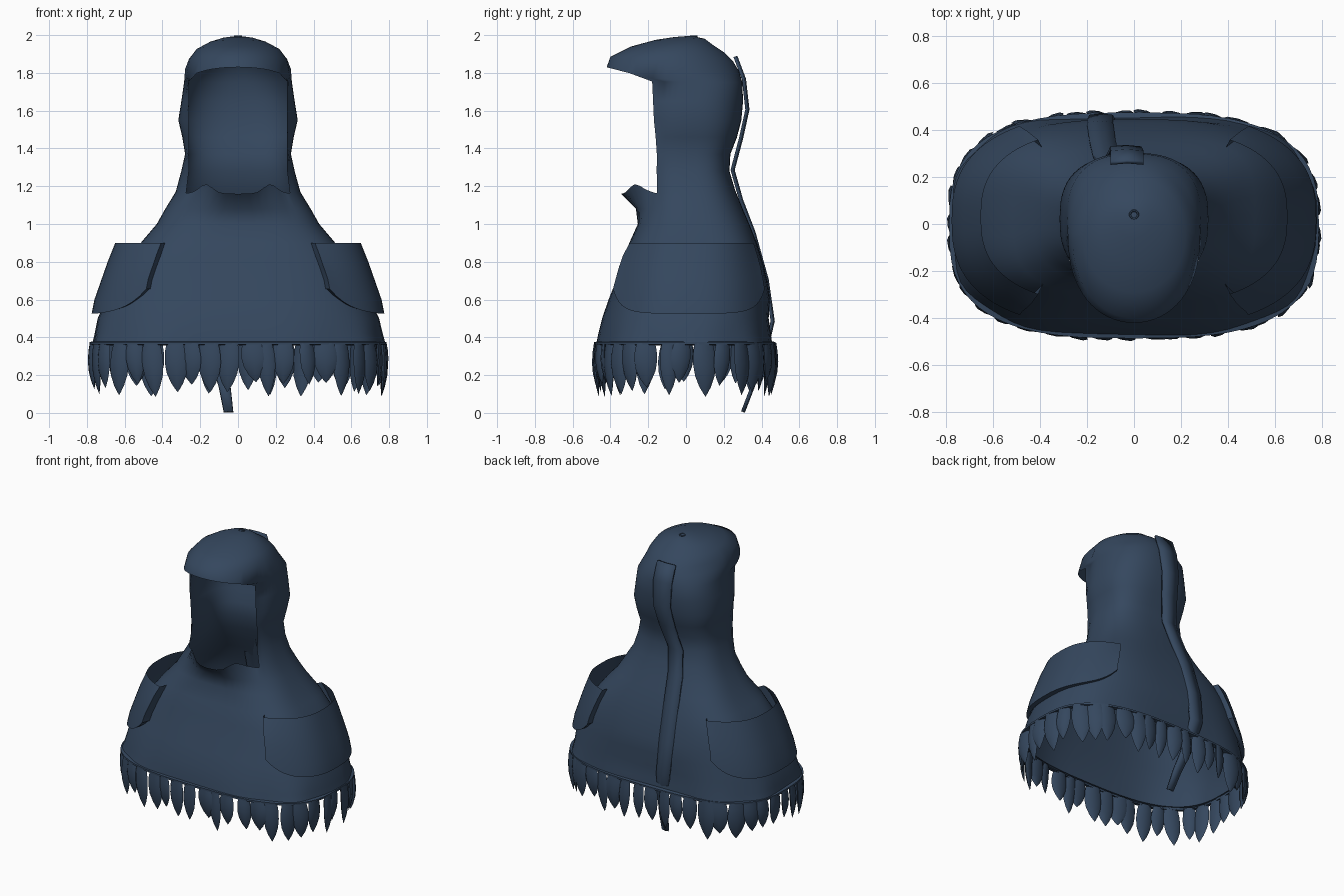
import bpy, math, random
from mathutils import Vector

if "Cube" in bpy.data.objects:
    bpy.data.objects.remove(bpy.data.objects["Cube"])

random.seed(4)
cloth = bpy.data.materials.new("dark_blue_cloth")
cloth.diffuse_color = (0.035, 0.063, 0.112, 1)
cloth.use_nodes = True
cloth.node_tree.nodes["Principled BSDF"].inputs["Base Color"].default_value = cloth.diffuse_color
N = 64


def make(name, verts, faces, angle=50, thick=0):
    me = bpy.data.meshes.new(name)
    me.from_pydata(verts, [], faces)
    me.materials.append(cloth)
    ob = bpy.data.objects.new(name, me)
    bpy.context.collection.objects.link(ob)
    bpy.ops.object.select_all(action='DESELECT')
    ob.select_set(True)
    bpy.context.view_layer.objects.active = ob
    bpy.ops.object.shade_smooth_by_angle(angle=math.radians(angle))
    if thick:
        m = ob.modifiers.new("thickness", 'SOLIDIFY')
        m.thickness, m.offset = thick, 0
    return ob


def grid_faces(rows, cols, closed=False):
    w = cols if closed else cols - 1
    return [(r * cols + c, r * cols + (c + 1) % cols,
             (r + 1) * cols + (c + 1) % cols, (r + 1) * cols + c)
            for r in range(rows - 1) for c in range(w)]


def oval(a, hw, yf, yb, n):
    """Squarish oval; angle 0 is +x, the front is -90 degrees."""
    c, s = math.cos(a), math.sin(a)
    x = hw * math.copysign(abs(c) ** (2 / n), c)
    ym, yh = (yf + yb) / 2, (yb - yf) / 2
    return x, ym + yh * math.copysign(abs(s) ** (2 / n), s)


# Cloak and hood: z front, z back, half width, y front, y back, squareness
RINGS = [
    (.365, .365, .775, -.475, .47, 2.9), (.42, .42, .762, -.465, .465, 2.8),
    (.5, .5, .745, -.445, .455, 2.8), (.6, .6, .70, -.41, .445, 2.85),
    (.7, .7, .65, -.37, .43, 3.0), (.8, .8, .595, -.335, .405, 3.2),
    (.9, .9, .515, -.30, .375, 3.3), (1., 1., .43, -.255, .335, 3.0),
    (1.08, 1.08, .385, -.235, .30, 2.8), (1.16, 1.18, .33, -.22, .26, 2.8),
    (1.28, 1.28, .30, -.215, .23, 2.9), (1.37, 1.37, .28, -.215, .235, 2.9),
    (1.46, 1.46, .295, -.23, .27, 2.8), (1.55, 1.55, .316, -.25, .293, 2.6),
    (1.65, 1.65, .30, -.26, .302, 2.5), (1.755, 1.75, .285, -.265, .298, 2.5),
    (1.83, 1.81, .28, -.42, .28, 2.1), (1.885, 1.86, .26, -.40, .25, 2.05),
    (1.94, 1.91, .22, -.29, .20, 2.0), (1.975, 1.95, .15, -.16, .14, 2.0),
    (1.99, 1.98, .08, -.06, .10, 2.0)]
LIP, BRIM = 9, 16


def cloak_section(z):
    """Section of the lower cloak at height z."""
    for p, q in zip(RINGS, RINGS[1:]):
        if z <= q[0]:
            f = (z - p[0]) / (q[0] - p[0])
            return [u + (v - u) * f for u, v in zip(p[2:], q[2:])]


def nearest_on_cloak(x, y, z):
    sec = cloak_section(z)
    pts = [oval(math.radians(a / 2), *sec) for a in range(-180, 181)]
    return min(pts, key=lambda p: math.dist(p, (x, y)))


verts = []
for i, (zf, zb, hw, yf, yb, n) in enumerate(RINGS):
    for k in range(N):
        a = 2 * math.pi * k / N
        x, y = oval(a, hw, yf, yb, n)
        f = max(0, -math.sin(a))
        z = zf * (1 - math.sin(a)) / 2 + zb * (1 + math.sin(a)) / 2
        off = abs(k - N * .75)
        if LIP < i < BRIM and 9 <= off < 16:   # straight sides of the face opening
            x = math.copysign(max(abs(x), .26 + .003 * (off - 9)), x)
            if off == 9:
                x = math.copysign(min(abs(x), .268), x)
        if i == BRIM and y < -.1:              # sloping lower edge of the peak
            z = 1.77 + .06 * max(0, -y - .19) / .23
        # folded collar lip below the face, with two raised corners
        if i == LIP and f > 0:
            y -= .125 * max(0, 1 - (x / .24) ** 2)
            z += .05 * math.exp(-((abs(x) - .17) / .05) ** 2) * (f > .6)
        if i == LIP - 1:
            y -= .03 * max(0, 1 - (x / .25) ** 2) * (f > .5)
        if i < 3:  # gentle hem waviness
            d = 1 + .01 * math.sin(9 * a + 1) * (1 - i / 3)
            x, y = x * d, y * d
            y -= .02 * max(0, 1 - (x / .4) ** 2) * (math.sin(a) > 0)
        verts.append((x, y, z))
faces = []
for r, face in enumerate(grid_faces(len(RINGS), N, True)):
    row, col = divmod(r, N)
    off = abs(col + .5 - N * .75)
    if LIP <= row < BRIM and off < 9:   # face opening
        continue
    faces.append(face)
verts.append((0, .03, 1.997))
base = (len(RINGS) - 1) * N
faces += [(base + k, base + (k + 1) % N, len(verts) - 1) for k in range(N)]
make("hooded_cloak", verts, faces, 60)

# Small button on the crown
bpy.ops.mesh.primitive_torus_add(major_segments=12, minor_segments=6, major_radius=.017,
                                 minor_radius=.005, location=(0, .04, 1.993))
button = bpy.context.object
button.name = "crown_button"
button.data.materials.append(cloth)

# Side pouches: flared shells open at the top, ends and bottom meeting the cloak
COLS = 33
PROF = [(.9, .65, -.345, .405), (.8, .69, -.385, .43), (.7, .725, -.41, .45),
        (.6, .76, -.43, .465), (.525, .775, -.445, .475)]
for side, label in ((1, "right"), (-1, "left")):
    pv = []
    for j, (z, hw, yf, yb) in enumerate(PROF + PROF[-1:]):
        for k in range(COLS):
            t = max(-1, min(1, (k - COLS // 2) / (COLS // 2 - 1)))
            zz = .9 - (.9 - z) * (1 - .15 * abs(t) ** 3 - .2 * abs(t) ** 7)
            x, y = oval(math.radians(57 * t), hw, yf, yb, 2.6)
            if k in (0, COLS - 1) or j == len(PROF):
                x, y = nearest_on_cloak(x, y, zz)
                zz += .005 * (j == len(PROF))
            pv.append((side * x, y, zz))
    make(label + "_pouch", pv, grid_faces(len(PROF) + 1, COLS), 60)

# Leaf-shaped fringe around the hem
LEAF = [(0, .8), (.18, .95), (.4, 1), (.62, .86), (.82, .52), (.94, .2), (1, .02)]
hem = [oval(2 * math.pi * k / 720, .77, -.47, .46, 2.9) for k in range(721)]
dist = [0]
for p, q in zip(hem, hem[1:]):
    dist.append(dist[-1] + math.dist(p, q))
COUNT = 42
fv, ff = [], []
for n in range(COUNT):
    d = dist[-1] * (n + random.uniform(-.15, .15)) / COUNT % dist[-1]
    k = min(next(i for i, v in enumerate(dist) if v >= d), 719)
    p = Vector((*hem[k], 0))
    t = (Vector((*hem[k + 1], 0)) - Vector((*hem[k - 1 if k else 719], 0))).normalized()
    out = Vector((t.y, -t.x, 0))
    length, half = random.uniform(.2, .29), random.uniform(.045, .066)
    lean, twist = random.uniform(-.02, .02), random.uniform(-.3, .3)
    t2 = t * math.cos(twist) + out * math.sin(twist)
    o2 = Vector((t2.y, -t2.x, 0))
    b = len(fv)
    for v, w in LEAF:
        c = p + t * lean * v + out * (.01 * math.sin(v * 3) - .008 * v)
        for s in range(8):
            a = 2 * math.pi * s / 8
            q = c + t2 * half * w * math.cos(a) + o2 * .016 * w * math.sin(a)
            fv.append((q.x, q.y, .37 - length * v))
    ff += [tuple(b + i for i in f) for f in grid_faces(len(LEAF), 8, True)]
    ff.append(tuple(range(b, b + 8)))
make("leaf_fringe", fv, ff, 60)

# Hem band hiding the tops of the leaves
band = []
for z, g in ((.38, -.012), (.375, .014), (.362, .014), (.358, -.012)):
    for k in range(N):
        band.append((*oval(2 * math.pi * k / N, .772 + g, -.472 - g, .46 + g, 2.9), z))
make("hem_band", band, grid_faces(4, N, True), 40)

# Long strap hanging down the back: x, y, z, half width
STRAP = [(-.03, .265, 1.88, .07), (-.03, .31, 1.76, .07), (-.035, .328, 1.6, .065),
         (-.055, .295, 1.45, .06), (-.09, .25, 1.28, .055), (-.12, .295, 1.12, .055),
         (-.135, .36, .95, .055), (-.145, .43, .7, .055), (-.14, .462, .48, .05),
         (-.11, .42, .3, .04), (-.07, .355, .13, .03), (-.05, .305, .0, .024)]
sv = []
for x, y, z, w in STRAP:
    sv += [(x - w, y - .006, z + .006), (x, y, z + .006), (x + w, y - .006, z + .006)]
make("back_strap", sv, grid_faces(len(STRAP), 3), 50, .016)
